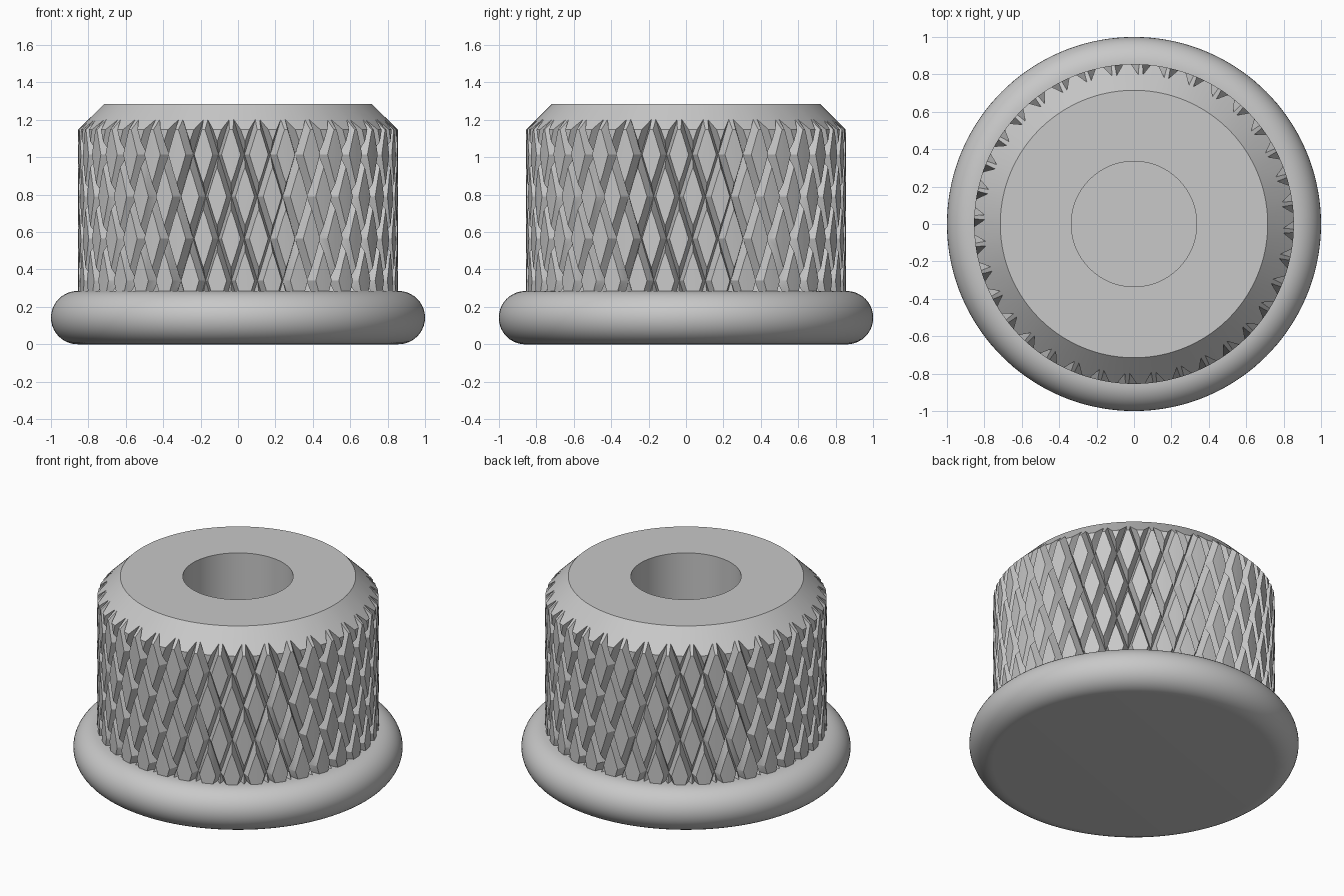
import bpy, bmesh, math

cube = bpy.data.objects.get("Cube")
if cube:
    bpy.data.objects.remove(cube, do_unlink=True)

grey = bpy.data.materials.new("plain_grey")
grey.use_nodes = True
colour = (0.58, 0.58, 0.58, 1)
grey.diffuse_color = colour
grey.node_tree.nodes["Principled BSDF"].inputs["Base Color"].default_value = colour

GROOVES = 36
PITCH = math.tau / GROOVES
ROW = 0.225            # height between neighbouring groove crossings
TOP_CROSSING = 1.24


def polar(radius, angle, z):
    return (radius * math.cos(angle), radius * math.sin(angle), z)


def finish(name, bm):
    bmesh.ops.recalc_face_normals(bm, faces=bm.faces)
    mesh = bpy.data.meshes.new(name)
    bm.to_mesh(mesh)
    bm.free()
    mesh.materials.append(grey)
    obj = bpy.data.objects.new(name, mesh)
    bpy.context.collection.objects.link(obj)
    return obj


def loft(bm, rings, closed):
    """Join rings of equal length and cap both ends."""
    rings = [[bm.verts.new(p) for p in ring] for ring in rings]
    for a, b in zip(rings, rings[1:]):
        for i in range(len(a)):
            j = (i + 1) % len(a)
            bm.faces.new((a[i], a[j], b[j], b[i]))
    bm.faces.new(rings[0])
    bm.faces.new(rings[-1])


def lathe(name, profile, segments=144):
    bm = bmesh.new()
    rings = [[polar(r, math.tau * i / segments, z) for i in range(segments)]
             for r, z in profile]
    loft(bm, rings, True)
    return finish(name, bm)


def groove_cutter(name, hand):
    """V-shaped bars that wind around the body in one direction."""
    bm = bmesh.new()
    for k in range(GROOVES):
        start = -math.pi / 2 + PITCH * (k - 0.25)
        rings = []
        for step in range(-1, 6):
            angle = start + hand * step * PITCH / 2
            z = TOP_CROSSING - step * ROW
            rings.append([polar(0.80, angle, z),
                          polar(0.90, angle + 0.048, z),
                          polar(0.90, angle - 0.048, z)])
        loft(bm, rings, True)
    bmesh.ops.triangulate(bm, faces=bm.faces)
    cutter = finish(name, bm)
    cutter.hide_render = True
    return cutter


def smooth(obj):
    bpy.ops.object.select_all(action="DESELECT")
    obj.select_set(True)
    bpy.context.view_layer.objects.active = obj
    bpy.ops.object.shade_smooth_by_angle(angle=math.radians(25))


# Rounded base flange
R = 0.1425
arc = [(1 - R + R * math.sin(math.pi * i / 20), R - R * math.cos(math.pi * i / 20))
       for i in range(21)]
flange = lathe("base_flange", arc)
smooth(flange)

# Chamfered grip with a blind bore
grip = lathe("knurled_grip", [(0.855, 0.27), (0.855, 1.147), (0.715, 1.285),
                              (0.335, 1.285), (0.335, 0.3)])

# Crossing helical grooves
bpy.context.view_layer.objects.active = grip
for name, hand in (("right_hand_cutter", 1), ("left_hand_cutter", -1)):
    cutter = groove_cutter(name, hand)
    cut = grip.modifiers.new(name, "BOOLEAN")
    cut.operation = "DIFFERENCE"
    cut.solver = "EXACT"
    cut.object = cutter
    bpy.ops.object.modifier_apply(modifier=cut.name)
    bpy.data.objects.remove(cutter, do_unlink=True)
smooth(grip)
